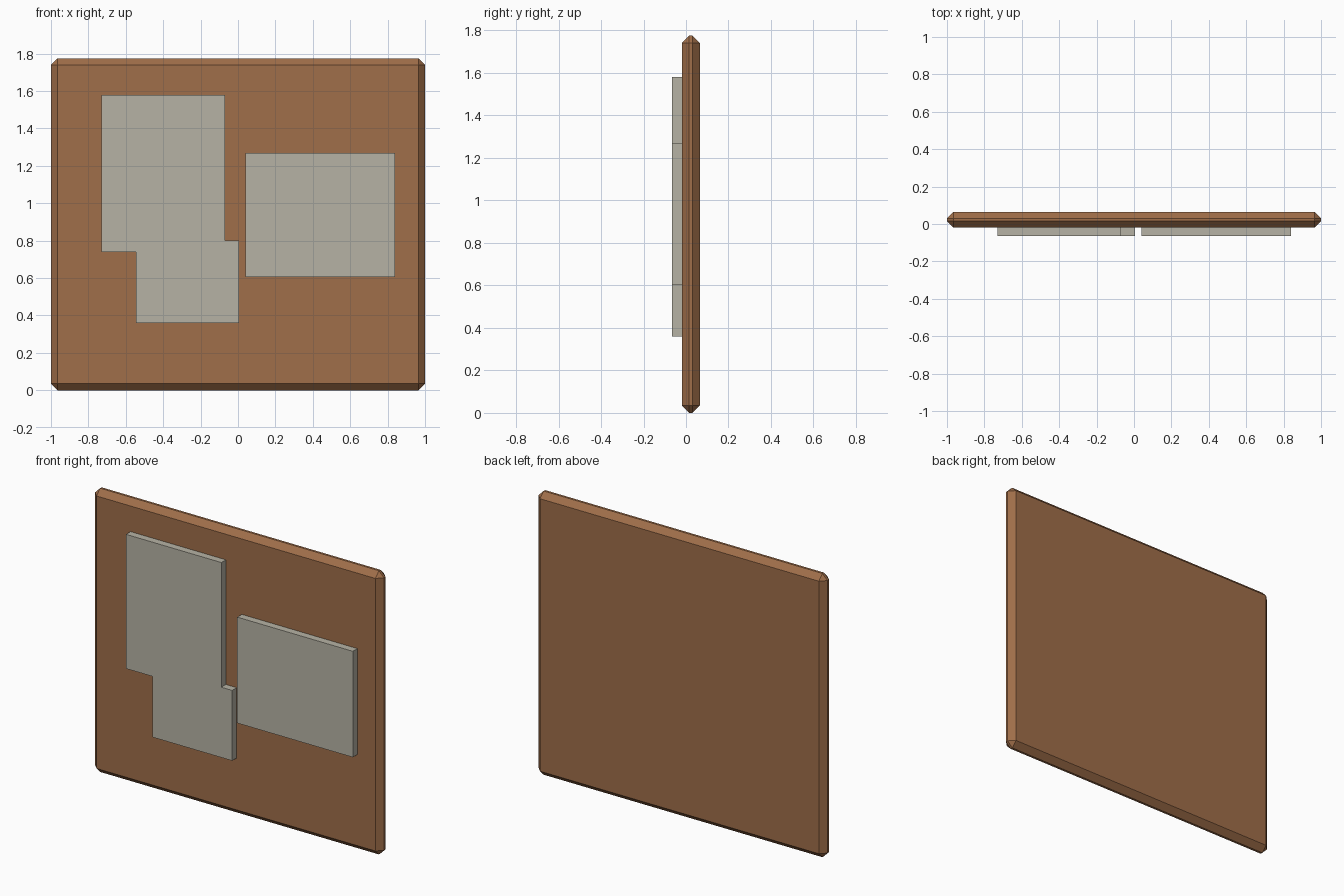
import bpy
import bmesh

cube = bpy.data.objects.get("Cube")
if cube:
    bpy.data.objects.remove(cube, do_unlink=True)


def make_material(name, rgb):
    mat = bpy.data.materials.new(name)
    mat.use_nodes = True
    color = (*rgb, 1.0)
    mat.diffuse_color = color
    mat.node_tree.nodes["Principled BSDF"].inputs["Base Color"].default_value = color
    return mat


def make_slab(name, outline, y_front, y_back, mat, bevel=0.0):
    """Extrude an x-z outline from y_front to y_back, optionally chamfering all edges."""
    bm = bmesh.new()
    face = bm.faces.new([bm.verts.new((x, y_front, z)) for x, z in outline])
    grown = bmesh.ops.extrude_face_region(bm, geom=[face], use_keep_orig=True)
    moved = [v for v in grown["geom"] if isinstance(v, bmesh.types.BMVert)]
    bmesh.ops.translate(bm, verts=moved, vec=(0, y_back - y_front, 0))
    if bevel:
        bmesh.ops.bevel(bm, geom=bm.edges[:], offset=bevel, segments=1,
                        profile=0.5, affect='EDGES')
    bmesh.ops.recalc_face_normals(bm, faces=bm.faces)
    mesh = bpy.data.meshes.new(name)
    bm.to_mesh(mesh)
    bm.free()
    mesh.materials.append(mat)
    obj = bpy.data.objects.new(name, mesh)
    bpy.context.collection.objects.link(obj)
    return obj


def rectangle(x0, x1, z0, z1):
    return [(x0, z0), (x1, z0), (x1, z1), (x0, z1)]


wood = make_material("brown wood", (0.35, 0.156, 0.067))
paper = make_material("grey paper", (0.47, 0.45, 0.375))

FRONT, BOARD_FRONT, BACK = -0.065, -0.02, 0.065

# Chamfered backing board
make_slab("board", rectangle(-1, 1, 0, 1.775), BOARD_FRONT, BACK, wood, bevel=0.035)

# Stepped notice made of two overlapping sheets
stepped = [(-0.73, 0.74), (-0.545, 0.74), (-0.545, 0.36), (0.005, 0.36),
           (0.005, 0.80), (-0.07, 0.80), (-0.07, 1.58), (-0.73, 1.58)]
make_slab("stepped_notice", stepped, FRONT, BOARD_FRONT, paper)

# Plain rectangular notice
make_slab("wide_notice", rectangle(0.04, 0.84, 0.605, 1.268), FRONT, BOARD_FRONT, paper)
